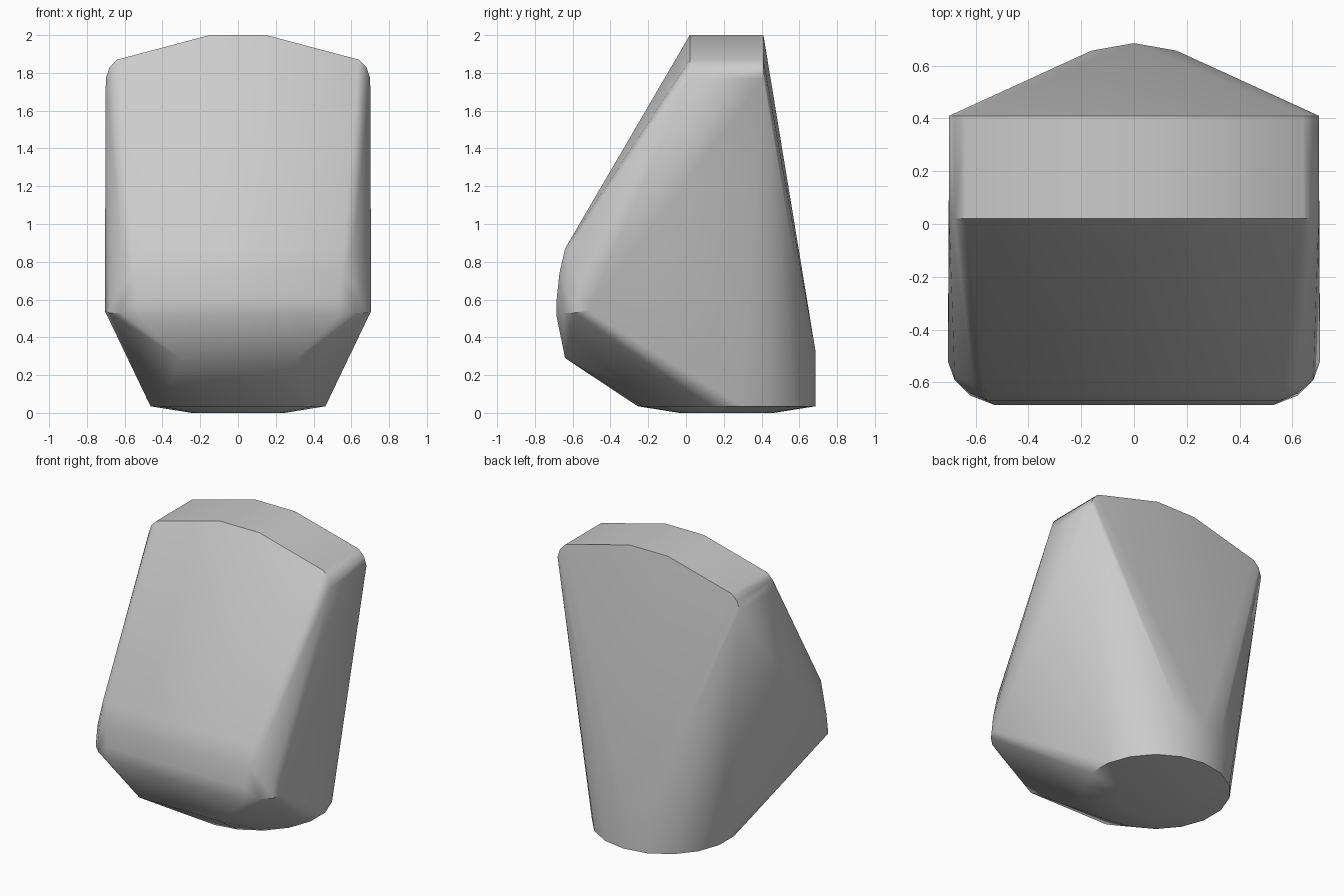
import bpy
import bmesh
from math import cos, sin, pi, radians
from mathutils import Vector

# Remove the default cube only
default_cube = bpy.data.objects.get("Cube")
if default_cube:
    bpy.data.objects.remove(default_cube, do_unlink=True)


def flat_material(name, colour):
    """Plain single-colour material."""
    material = bpy.data.materials.new(name)
    material.use_nodes = True
    material.diffuse_color = colour
    shader = material.node_tree.nodes["Principled BSDF"]
    shader.inputs["Base Color"].default_value = colour
    return material


def mirrored(points):
    """Return the points together with their copies across x = 0."""
    return [Vector((side * x, y, z)) for side in (-1, 1) for x, y, z in points]


def ring(radius, height, centre_y, sides=18):
    """Horizontal circle of points with one corner facing the back."""
    return [Vector((radius * sin(2 * pi * i / sides),
                    centre_y + radius * cos(2 * pi * i / sides), height))
            for i in range(sides)]


def hull_object(name, points, material):
    """Wrap a convex skin around the points."""
    bm = bmesh.new()
    for point in points:
        bm.verts.new(point)
    result = bmesh.ops.convex_hull(bm, input=bm.verts[:])
    spare = {v for v in bm.verts if not v.link_faces}
    bmesh.ops.delete(bm, geom=list(spare), context="VERTS")
    bmesh.ops.dissolve_limit(bm, angle_limit=radians(0.5),
                             verts=bm.verts[:], edges=bm.edges[:])
    bmesh.ops.recalc_face_normals(bm, faces=bm.faces[:])
    mesh = bpy.data.meshes.new(name)
    bm.to_mesh(mesh)
    bm.free()
    mesh.materials.append(material)
    obj = bpy.data.objects.new(name, mesh)
    bpy.context.collection.objects.link(obj)
    return obj


points = []

# Round foot: shallow underside, rim and upright back wall
foot_y = 0.215
points += ring(0.25, 0.0, foot_y)
points += ring(0.47, 0.035, foot_y)
points += ring(0.47, 0.33, foot_y)

# Roof outline, repeated along the front and back edges of the top
roof = [(0.15, 2.0), (0.64, 1.87), (0.68, 1.83), (0.7, 1.77)]
for edge_y in (0.02, 0.41):
    points += mirrored([(x, edge_y, z) for x, z in roof])

# Rounded nose: half width, depth and height up the front
nose = [(0.31, -0.64, 0.29), (0.53, -0.685, 0.51), (0.53, -0.685, 0.6),
        (0.55, -0.67, 0.74), (0.56, -0.64, 0.87)]
points += mirrored(nose)

# Rounded corners joining the nose to the flat sides
corners = [(0.62, -0.65, 0.53), (0.68, -0.59, 0.53), (0.705, -0.52, 0.54),
           (0.62, -0.64, 0.67), (0.68, -0.57, 0.67), (0.61, -0.61, 0.87)]
points += mirrored(corners)

grey = flat_material("light grey", (0.6, 0.6, 0.6, 1))
body = hull_object("body_shell", points, grey)

# Smooth shading that keeps the roof and foot rims crisp
bpy.ops.object.select_all(action="DESELECT")
body.select_set(True)
bpy.context.view_layer.objects.active = body
bpy.ops.object.shade_smooth_by_angle(angle=radians(40))
